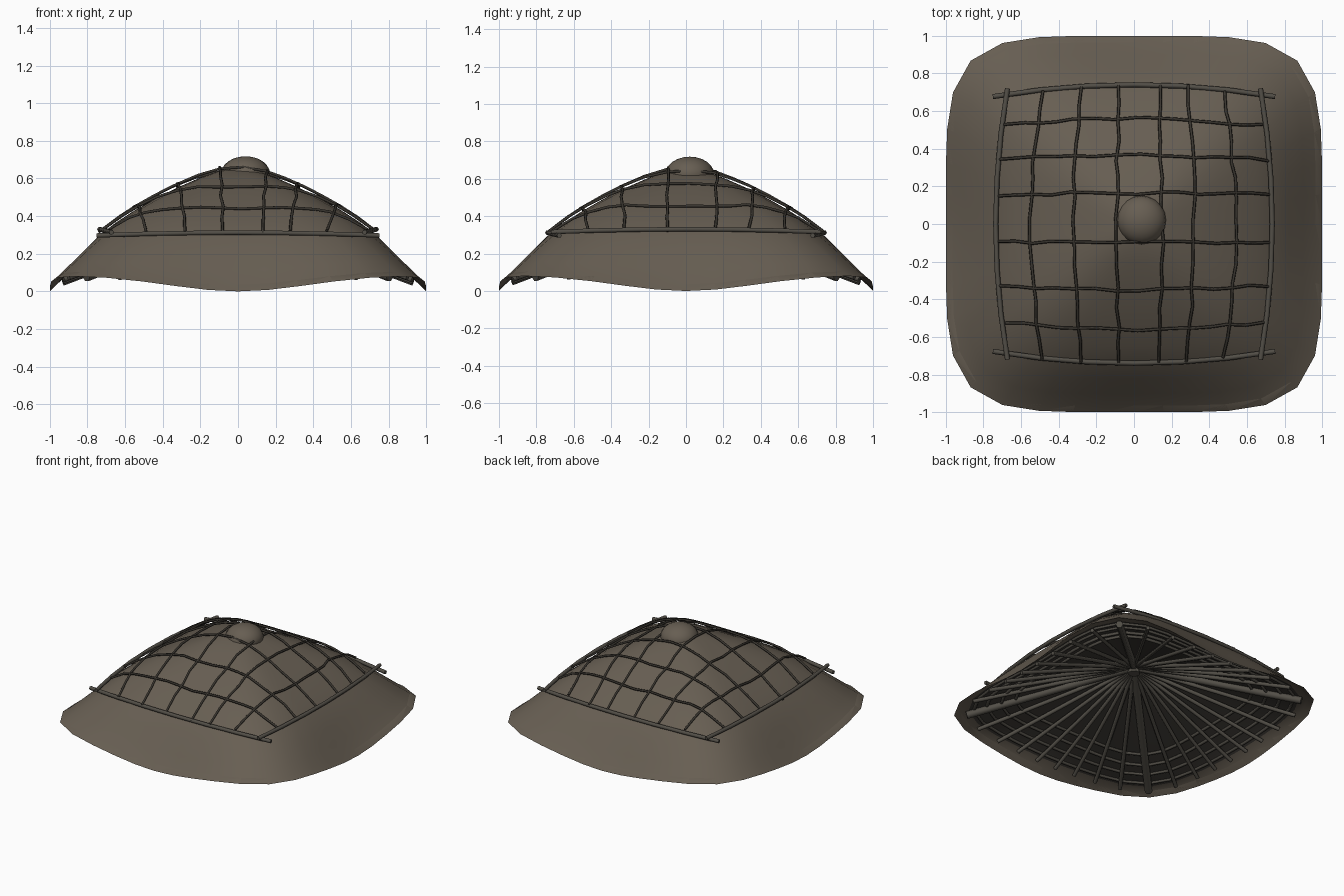
import bpy, bmesh, math, random

if "Cube" in bpy.data.objects:
    bpy.data.objects.remove(bpy.data.objects["Cube"])
random.seed(4)

def mat(name, rgb):
    m = bpy.data.materials.new(name)
    m.diffuse_color = (*rgb, 1)
    m.use_nodes = True
    m.node_tree.nodes["Principled BSDF"].inputs["Base Color"].default_value = m.diffuse_color
    return m

THATCH = mat("thatch brown", (0.135, 0.112, 0.085))
POLE = mat("weathered wood", (0.085, 0.077, 0.063))
STICK = mat("dark stick", (0.040, 0.035, 0.028))
UNDER = mat("dark underside", (0.045, 0.040, 0.034))

# roof height by distance ring, from peak to eave
TOP = [(0, .655), (.1, .64), (.2, .605), (.33, .548), (.45, .487), (.55, .43), (.65, .365),
       (.74, .295), (.82, .205), (.9, .11), (.96, .04), (1, 0)]
# ceiling height, from eave to centre
CEIL = [(1, 0), (.965, .035), (.92, .075), (.8, .13), (.5, .235), (.2, .345), (0, .42)]

def lerp(table, t):
    for (a, u), (b, v) in zip(table, table[1:]):
        if min(a, b) <= t <= max(a, b):
            return u + (v - u) * (t - a) / (b - a)
    return table[-1][1]

def power(t):
    return 2.2 + 2.7 * min(1, t / .5)

def ring_distance(x, y):
    s = max(abs(x), abs(y), 1e-4)
    for _ in range(10):
        n = power(s)
        s = (abs(x) ** n + abs(y) ** n) ** (1 / n)
    return min(s, 1)

def ring_point(t, a, table):
    n = power(t)
    c, s = math.cos(a), math.sin(a)
    r = t / (abs(c) ** n + abs(s) ** n) ** (1 / n)
    lift = .08 * math.sin(2 * a) ** 2 * max(0, (t - .74) / .26)
    if table is CEIL:
        lift *= .6 if t < .95 else 1
    return (r * c, r * s, lerp(table, t) + lift)

def shell(name, ts, table, material, flip):
    bm = bmesh.new()
    N = 40
    rings = [[bm.verts.new(ring_point(t, 2 * math.pi * i / N, table)) for i in range(N)]
             for t in ts if t > 0]
    tip = bm.verts.new((0, 0, lerp(table, 0)))
    for r0, r1 in zip(rings, rings[1:]):
        for i in range(N):
            j = (i + 1) % N
            bm.faces.new((r0[i], r0[j], r1[j], r1[i]))
    for i in range(N):
        bm.faces.new((rings[-1][i], rings[-1][(i + 1) % N], tip))
    if flip:
        bmesh.ops.reverse_faces(bm, faces=bm.faces[:])
    for f in bm.faces:
        f.smooth = True
    me = bpy.data.meshes.new(name)
    bm.to_mesh(me)
    bm.free()
    me.materials.append(material)
    ob = bpy.data.objects.new(name, me)
    bpy.context.collection.objects.link(ob)
    return ob

def tubes(name, paths, radius, material, closed=False):
    cu = bpy.data.curves.new(name, 'CURVE')
    cu.dimensions = '3D'
    cu.bevel_depth = radius
    cu.bevel_resolution = 1
    cu.use_fill_caps = True
    for path in paths:
        sp = cu.splines.new('POLY')
        sp.points.add(len(path) - 1)
        sp.use_cyclic_u = closed
        for p, q in zip(sp.points, path):
            p.co = (*q, 1)
    cu.materials.append(material)
    ob = bpy.data.objects.new(name, cu)
    bpy.context.collection.objects.link(ob)
    bpy.ops.object.select_all(action='DESELECT')
    ob.select_set(True)
    bpy.context.view_layer.objects.active = ob
    bpy.ops.object.convert(target='MESH')

# thatch dome, eave lip and ceiling
shell("thatch_roof", [t for t, _ in reversed(TOP)], TOP, THATCH, False)
lip = shell("thatch_ceiling", [t for t, _ in CEIL], CEIL, UNDER, True)
lip.data.materials.append(THATCH)
for f in lip.data.polygons:
    if math.hypot(f.center.x, f.center.y) > 0 and ring_distance(f.center.x, f.center.y) > .91:
        f.material_index = 1

# round knob at the peak
bpy.ops.mesh.primitive_uv_sphere_add(segments=20, ring_count=12, radius=1, location=(.04, .02, .625))
knob = bpy.context.object
knob.name = "peak_knob"
knob.scale = (.13, .13, .093)
knob.data.materials.append(THATCH)
bpy.ops.object.shade_smooth()

# lattice of thin sticks lying over the thatch
def net_point(x, y):
    k = 1 - .12 * (y / .74) ** 2
    m = 1 - .07 * (x / .74) ** 2
    px, py = x * k + random.uniform(-.008, .008), y * m + random.uniform(-.008, .008)
    s = ring_distance(px, py)
    return (px, py, max(lerp(TOP, s) + .02, .305))

STEPS = [-.74, -.63, -.54, -.44, -.34, -.22, -.1, .03, .15, .25, .34, .44, .54, .63, .74]
tubes("lattice_sticks_lengthwise", [[net_point(x, y) for y in STEPS]
      for x in (-.55, -.32, -.09, .15, .32, .54)], .008, STICK)
tubes("lattice_sticks_crosswise", [[net_point(x, y) for x in STEPS]
      for y in (-.56, -.35, -.1, .165, .365, .56)], .008, STICK)

# four thicker border poles crossing at the corners
def bow(u, d):
    return d * (1 - .085 * (u / .75) ** 2)
US = [-.75, -.5, -.25, 0, .25, .5, .75]
tubes("border_poles", [[(u, bow(u, d), .312 - .015 * (u / .75) ** 2) for u in US] for d in (-.74, .74)]
      + [[(bow(u, d), u * .96, .33 - .015 * (u / .75) ** 2) for u in US] for d in (-.735, .735)],
      .0135, POLE)

# rafters under the ceiling: four thick hips and thin ones between
def rafter(i):
    a = 2 * math.pi * (i + 4.5) / 36
    x, y, z = ring_point(.93, a, CEIL)
    return [(x, y, z - .025), (x * .03, y * .03, .385)]
tubes("hip_rafters", [rafter(i) for i in range(0, 36, 9)], .026, POLE)
tubes("rafters", [rafter(i) for i in range(36) if i % 9], .014, POLE)

# ring battens near the eave and the centre hub
def batten(t):
    return [(x, y, z - .004) for x, y, z in
            (ring_point(t, 2 * math.pi * i / 40, CEIL) for i in range(40))]
tubes("ring_battens", [batten(t) for t in (.66, .74, .82, .89)], .011, POLE, True)
bpy.ops.mesh.primitive_cylinder_add(vertices=12, radius=.04, depth=.07, location=(0, 0, .38))
bpy.context.object.name = "centre_hub"
bpy.context.object.data.materials.append(POLE)
